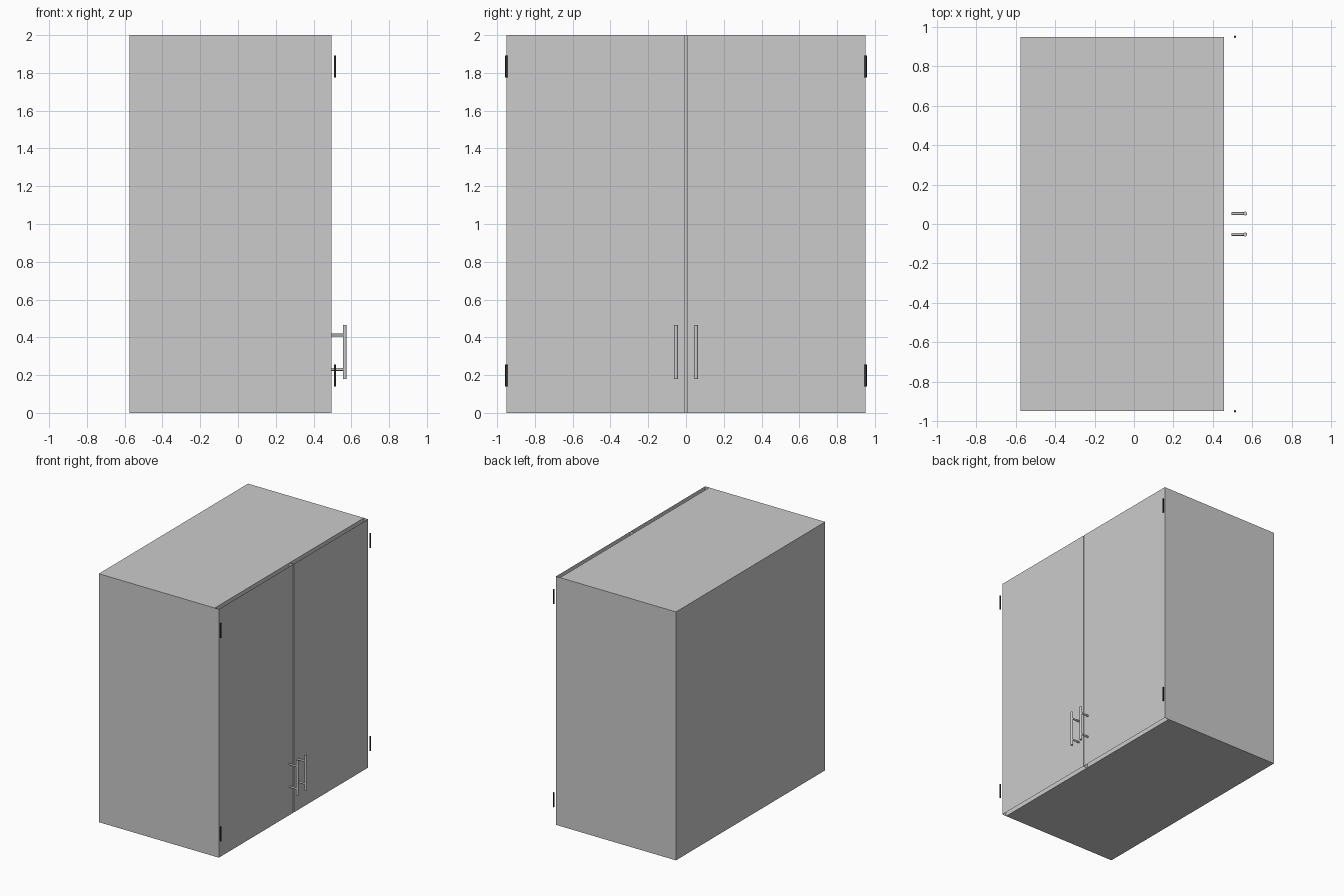
import bpy, bmesh
from mathutils import Matrix

if "Cube" in bpy.data.objects:
    bpy.data.objects.remove(bpy.data.objects["Cube"])

BACK, FRONT, DOOR = -0.575, 0.457, 0.494   # x of back, carcass front, door face
HALF_W, HEIGHT, GAP = 0.949, 2.0, 0.004


def add_object(name, bm, color=None):
    bmesh.ops.recalc_face_normals(bm, faces=bm.faces)
    mesh = bpy.data.meshes.new(name)
    bm.to_mesh(mesh)
    bm.free()
    obj = bpy.data.objects.new(name, mesh)
    bpy.context.collection.objects.link(obj)
    if color:
        mat = bpy.data.materials.new(name + "_paint")
        mat.diffuse_color = color
        mat.use_nodes = True
        mat.node_tree.nodes["Principled BSDF"].inputs["Base Color"].default_value = mat.diffuse_color
        mesh.materials.append(mat)
    return obj


def rod(bm, center, radius, length, axis='Z', sides=16):
    rot = Matrix.Rotation(1.5707963, 4, 'Y') if axis == 'X' else Matrix()
    bmesh.ops.create_cone(bm, cap_ends=True, segments=sides, radius1=radius,
                          radius2=radius, depth=length,
                          matrix=Matrix.Translation(center) @ rot)


def smooth(obj):
    bpy.ops.object.select_all(action='DESELECT')
    obj.select_set(True)
    bpy.context.view_layer.objects.active = obj
    bpy.ops.object.shade_smooth_by_angle()


# Cabinet body
bm = bmesh.new()
bmesh.ops.create_cube(bm, size=1, matrix=Matrix.Translation(((BACK + FRONT) / 2, 0, HEIGHT / 2))
                      @ Matrix.Diagonal((FRONT - BACK, 2 * HALF_W, HEIGHT, 1)))
add_object("cabinet_body", bm)

for side, label in ((-1, "left"), (1, "right")):
    # Door: face sheet with returned side edges, open at top and bottom
    bm = bmesh.new()
    profile = [(FRONT, GAP), (DOOR, GAP), (DOOR, HALF_W), (FRONT, HALF_W)]
    low = [bm.verts.new((x, side * y, 0)) for x, y in profile]
    high = [bm.verts.new((x, side * y, HEIGHT)) for x, y in profile]
    for i in range(3):
        bm.faces.new((low[i], low[i + 1], high[i + 1], high[i]))
    door = add_object(label + "_door", bm)
    # Make sure the door face points outwards
    if door.data.polygons[1].normal.x < 0:
        door.data.flip_normals()

    # Bar handle on two standoffs
    bm = bmesh.new()
    y = side * 0.053
    rod(bm, (0.565, y, 0.322), 0.01, 0.285)
    for z in (0.23, 0.412):
        rod(bm, ((DOOR + 0.565) / 2, y, z), 0.007, 0.565 - DOOR, 'X')
    smooth(add_object(label + "_handle", bm))

    # Dark hinge pins
    for z, place in ((0.198, "lower"), (1.833, "upper")):
        bm = bmesh.new()
        rod(bm, (0.513, side * 0.951, z), 0.006, 0.116)
        smooth(add_object(f"{label}_{place}_hinge", bm, (0.03, 0.03, 0.03, 1)))
